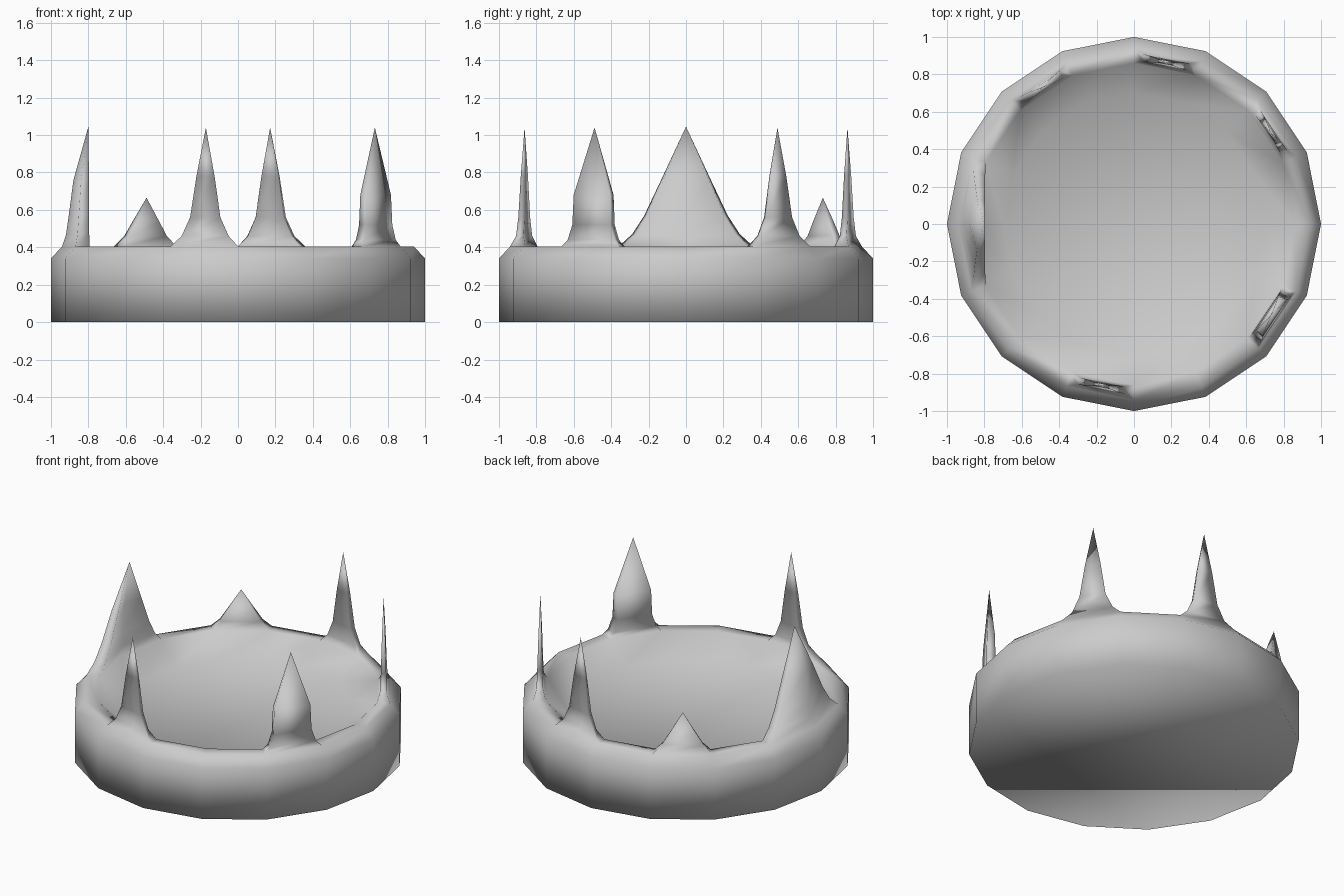
import bpy, bmesh
from math import sin, cos, radians, pi
from mathutils import Vector

cube = bpy.data.objects.get("Cube")
if cube:
    bpy.data.objects.remove(cube, do_unlink=True)

SIDES = 16
RIM_Z = 0.405

# Single grey material
grey = bpy.data.materials.new("plain_grey")
grey.use_nodes = True
color = (0.6, 0.6, 0.6, 1)
grey.diffuse_color = color
grey.node_tree.nodes["Principled BSDF"].inputs["Base Color"].default_value = color

bm = bmesh.new()


def ring(radius, z):
    return [bm.verts.new((radius * cos(2 * pi * i / SIDES),
                          radius * sin(2 * pi * i / SIDES), z))
            for i in range(SIDES)]


def bridge(a, b):
    return [bm.faces.new((a[i], a[(i + 1) % SIDES], b[(i + 1) % SIDES], b[i]))
            for i in range(SIDES)]


# Solid base: outer wall, outer chamfer, flat rim, sloping inner wall, floor
profile = [(1.0, 0.0), (1.0, 0.34), (0.94, RIM_Z), (0.86, RIM_Z), (0.70, 0.285)]
rings = [ring(r, z) for r, z in profile]
strips = [bridge(a, b) for a, b in zip(rings, rings[1:])]
rim = strips[2]
bm.faces.new(rings[0][::-1])
bm.faces.new(rings[-1])


def spike(faces, angle, tip_radius, levels, tip_z):
    """Extrude rim faces upward; levels are (z, width scale, depth scale)."""
    out = Vector((cos(radians(angle)), sin(radians(angle)), 0))
    side = Vector((-out.y, out.x, 0))
    base = out * tip_radius
    wide = deep = 1.0
    for z, w, d in levels + [(tip_z, 0, 0)]:
        result = bmesh.ops.extrude_face_region(bm, geom=faces)["geom"]
        faces = [g for g in result if isinstance(g, bmesh.types.BMFace)]
        for v in {v for f in faces for v in f.verts}:
            rel = v.co - base
            v.co = (base + side * rel.dot(side) * w / wide
                    + out * rel.dot(out) * d / deep)
            v.co.z = z
        wide, deep = w, d
    tips = list({v for f in faces for v in f.verts})
    bmesh.ops.remove_doubles(bm, verts=tips, dist=0.0001)


slim = [(0.46, 0.7, 0.5), (0.56, 0.45, 0.42), (0.78, 0.27, 0.26)]
stout = [(0.44, 0.82, 0.8), (0.52, 0.67, 0.72), (0.68, 0.64, 0.6)]
short = [(0.46, 0.7, 0.55), (0.54, 0.42, 0.4)]
broad = [(0.47, 0.8, 0.85), (0.57, 0.62, 0.75), (0.76, 0.37, 0.57)]

# Spikes around the rim, each from its own rim segment
for index, levels, tip_z in ((1, slim, 1.04), (3, slim, 1.04), (5, short, 0.665),
                             (11, slim, 1.04), (14, stout, 1.04)):
    spike([rim[index]], (index + 0.5) * 360 / SIDES, 0.88, levels, tip_z)
# Broad spike spans two segments
spike([rim[7], rim[8]], 180, 0.8, broad, 1.045)

bmesh.ops.recalc_face_normals(bm, faces=bm.faces)
for f in bm.faces:
    f.smooth = True
mesh = bpy.data.meshes.new("spiked_ring")
bm.to_mesh(mesh)
bm.free()
mesh.materials.append(grey)
bpy.context.collection.objects.link(bpy.data.objects.new("spiked_ring", mesh))
